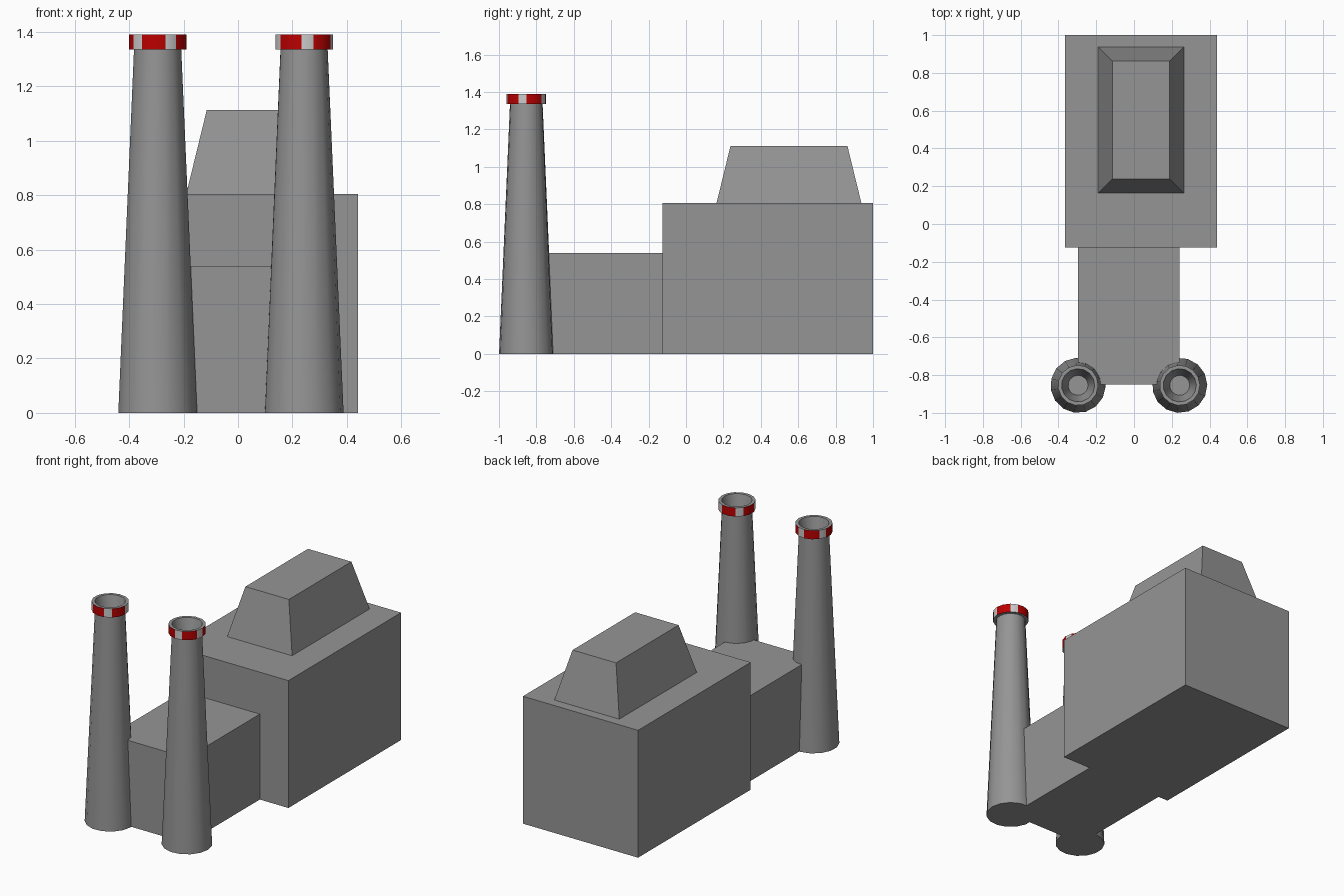
import bpy, bmesh
from math import cos, sin, pi, radians

if "Cube" in bpy.data.objects:
    bpy.data.objects.remove(bpy.data.objects["Cube"])

SIDES = 15


def material(name, rgb):
    m = bpy.data.materials.new(name)
    m.diffuse_color = (*rgb, 1)
    m.use_nodes = True
    m.node_tree.nodes["Principled BSDF"].inputs["Base Color"].default_value = m.diffuse_color
    return m


GREY = material("concrete_grey", (0.3, 0.3, 0.3))
RED = material("band_red", (0.5, 0.0, 0.0))
WHITE = material("band_white", (0.8, 0.8, 0.8))


def finish(name, bm, mats=(GREY,)):
    me = bpy.data.meshes.new(name)
    bm.to_mesh(me)
    bm.free()
    for m in mats:
        me.materials.append(m)
    ob = bpy.data.objects.new(name, me)
    bpy.context.collection.objects.link(ob)
    return ob


def block(name, x, y, z, inset=0.0):
    """Box between the given ranges, its top drawn in by inset."""
    bm = bmesh.new()
    rings = []
    for h, d in ((z[0], 0), (z[1], inset)):
        x0, x1, y0, y1 = x[0] + d, x[1] - d, y[0] + d, y[1] - d
        rings.append([bm.verts.new((px, py, h)) for px, py in
                      ((x0, y0), (x1, y0), (x1, y1), (x0, y1))])
    low, top = rings
    bm.faces.new(low[::-1])
    bm.faces.new(top)
    for i in range(4):
        j = (i + 1) % 4
        bm.faces.new((low[i], low[j], top[j], top[i]))
    return finish(name, bm)


def lathe(name, profile, centre, turn, striped=False):
    """Revolve (radius, height) points around a vertical axis."""
    bm = bmesh.new()
    rings = []
    for r, z in profile:
        rings.append([bm.verts.new((r * cos(turn + 2 * pi * k / SIDES),
                                    r * sin(turn + 2 * pi * k / SIDES), z))
                      for k in range(SIDES)])
    for a, b in zip(rings, rings[1:]):
        for k in range(SIDES):
            n = (k + 1) % SIDES
            f = bm.faces.new((a[k], a[n], b[n], b[k]))
            f.material_index = int(striped and k % 3 == 0)
    bmesh.ops.remove_doubles(bm, verts=bm.verts, dist=1e-5)
    ob = finish(name, bm, (RED, WHITE) if striped else (GREY,))
    ob.location = (*centre, 0)
    bpy.ops.object.select_all(action='DESELECT')
    ob.select_set(True)
    bpy.context.view_layer.objects.active = ob
    bpy.ops.object.shade_smooth_by_angle(angle=radians(30))
    return ob


# Buildings
block("main_hall", (-0.365, 0.44), (-0.125, 1.0), (0, 0.805))
block("front_annex", (-0.296, 0.24), (-0.85, -0.125), (0, 0.54))
block("roof_tower", (-0.19, 0.264), (0.163, 0.938), (0.805, 1.112), 0.075)

# Chimneys: tapered stack, striped band, hollow flue
for side, x, start in (("left", -0.296, 16), ("right", 0.242, -5)):
    c, turn = (x, -0.854), radians(start - 90)
    lathe(side + "_chimney_stack",
          [(0, 0), (0.146, 0), (0.0875, 1.335), (0.107, 1.335)], c, turn)
    lathe(side + "_chimney_band",
          [(0.107, 1.335), (0.107, 1.39)], c, turn, striped=True)
    lathe(side + "_chimney_flue",
          [(0.107, 1.39), (0.088, 1.39), (0.053, 1.24), (0, 1.24)], c, turn)
